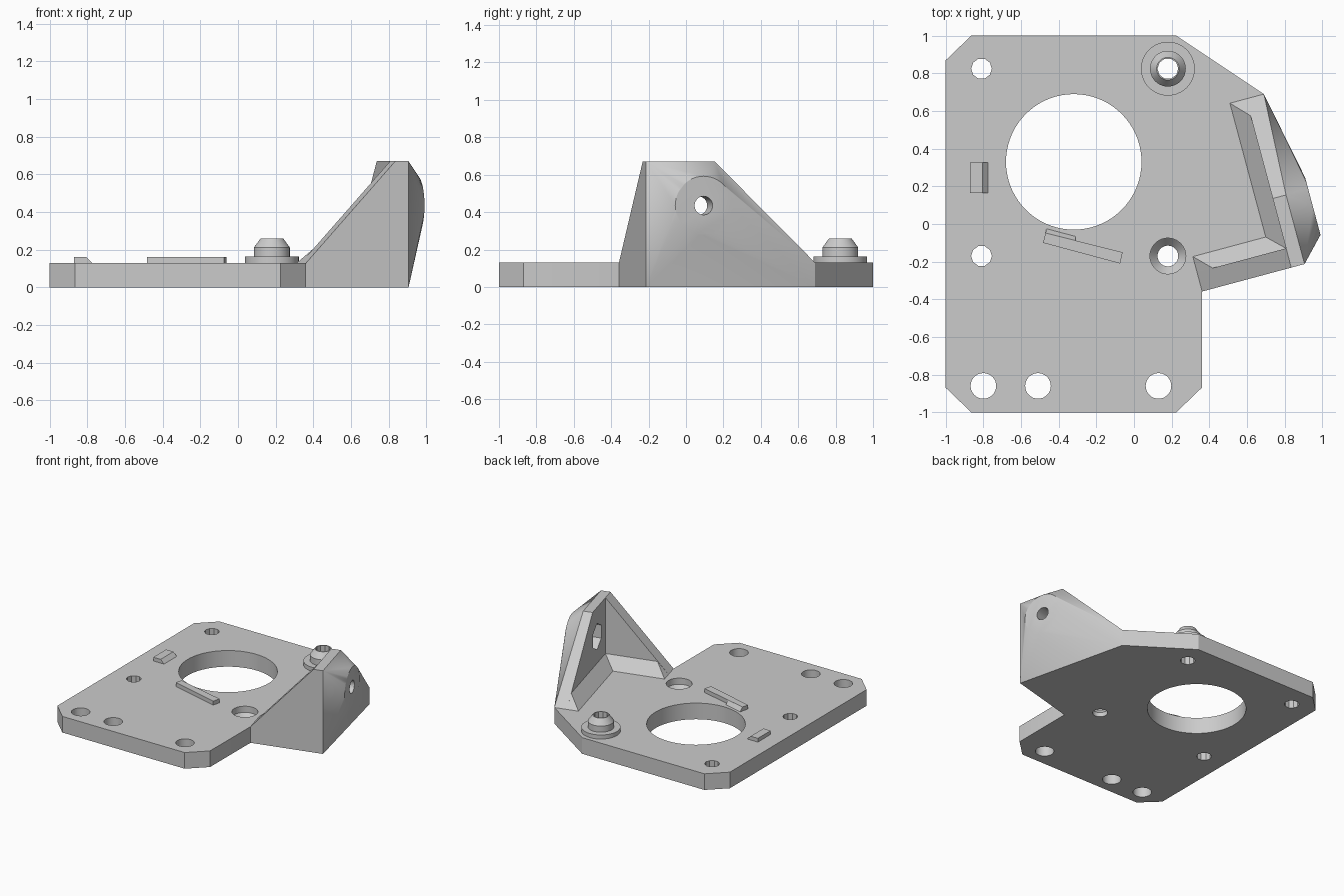
import bpy, bmesh
from math import cos, sin, pi, radians
from mathutils import Matrix, Vector

cube = bpy.data.objects.get("Cube")
if cube:
    bpy.data.objects.remove(cube, do_unlink=True)

grey = bpy.data.materials.new("plain grey")
grey.use_nodes = True
GREY = (0.6, 0.6, 0.6, 1)
grey.diffuse_color = GREY
grey.node_tree.nodes["Principled BSDF"].inputs["Base Color"].default_value = GREY

T = 0.13                                   # plate thickness
TURN = Matrix.Rotation(radians(15), 3, "Z")  # bracket is turned on the plate


def finish(name, bm):
    bmesh.ops.recalc_face_normals(bm, faces=bm.faces)
    mesh = bpy.data.meshes.new(name)
    bm.to_mesh(mesh)
    bm.free()
    mesh.materials.append(grey)
    obj = bpy.data.objects.new(name, mesh)
    bpy.context.collection.objects.link(obj)
    return obj


def prism(name, outline, z0, z1):
    bm = bmesh.new()
    face = bm.faces.new([bm.verts.new((x, y, z0)) for x, y in outline])
    out = bmesh.ops.extrude_face_region(bm, geom=[face])["geom"]
    bmesh.ops.translate(bm, vec=(0, 0, z1 - z0),
                        verts=[v for v in out if isinstance(v, bmesh.types.BMVert)])
    return finish(name, bm)


def hull(name, points, turned=True):
    bm = bmesh.new()
    for p in points:
        bm.verts.new(TURN @ Vector(p) if turned else p)
    out = bmesh.ops.convex_hull(bm, input=bm.verts)
    loose = [v for v in out["geom_interior"] if isinstance(v, bmesh.types.BMVert)]
    bmesh.ops.delete(bm, geom=loose, context="VERTS")
    bmesh.ops.dissolve_limit(bm, angle_limit=0.005, verts=bm.verts, edges=bm.edges)
    return finish(name, bm)


def lathe(name, center, profile, sides):
    """Stack of rings (radius, z) with closed ends."""
    bm = bmesh.new()
    rings = []
    for r, z in profile:
        rings.append([bm.verts.new((center[0] + r * cos(2 * pi * i / sides),
                                    center[1] + r * sin(2 * pi * i / sides), z))
                      for i in range(sides)])
    for a, b in zip(rings, rings[1:]):
        for i in range(sides):
            j = (i + 1) % sides
            bm.faces.new((a[i], a[j], b[j], b[i]))
    bm.faces.new(rings[0])
    bm.faces.new(rings[-1])
    return finish(name, bm)


def disc(u, r, sides):
    """Ring of points facing along the bracket's outward axis."""
    return [(u, -0.155 + r * sin(2 * pi * i / sides), 0.435 + r * cos(2 * pi * i / sides))
            for i in range(sides)]


def cut(obj, *cutters):
    for c in cutters:
        mod = obj.modifiers.new("cut", "BOOLEAN")
        mod.operation = "DIFFERENCE"
        mod.solver = "EXACT"
        mod.object = c
        bpy.context.view_layer.objects.active = obj
        bpy.ops.object.modifier_apply(modifier=mod.name)
        bpy.data.objects.remove(c, do_unlink=True)


def local(u, v):
    return tuple((TURN @ Vector((u, v, 0))).xy)


# Bracket limits in its own turned frame
U0, U1, U2 = 0.257, 0.747, 0.82
V0, V1, V2 = -0.44, -0.334, 0.488
TOP = 0.67

# Base plate
outline = [(-1, -0.87), (-0.865, -1), (0.225, -1), (0.36, -0.87), local(U0, V0),
           local(U0, V1), local(U1, V1), local(U1, V2), (0.69, 0.69),
           (0.225, 1), (-0.865, 1), (-1, 0.87)]
plate = prism("base_plate", outline, 0, T)
through = [(-0.1,), (0.3,)]
holes = [(-0.32, 0.33, 0.36, 72), (-0.81, 0.825, 0.055, 10), (-0.81, -0.17, 0.055, 10),
         (0.18, 0.825, 0.055, 10)]
holes += [(x, -0.86, 0.068, 32) for x in (-0.8, -0.51, 0.13)]
cut(plate, *[lathe("hole_cutter", (x, y), [(r, -0.1), (r, 0.3)], n) for x, y, r, n in holes])
# Stepped recess
cut(plate, lathe("recess_cutter", (0.18, -0.17),
                 [(0.055, -0.1), (0.055, 0.035), (0.095, 0.08), (0.095, 0.3)], 40))

# Raised locating boss
boss = lathe("locating_boss", (0.18, 0.825),
             [(0.143, T), (0.143, 0.163), (0.095, 0.163), (0.095, 0.212), (0.06, 0.26)], 40)
cut(boss, lathe("boss_cutter", (0.18, 0.825), [(0.055, 0), (0.055, 0.4)], 10))

# Bracket front gusset
gusset = hull("bracket_gusset", [(u, v, z) for v in (V0, V1) for u, z in
              ((U0, 0), (U0, T), (U1, TOP), (U1, 0))])

# Bracket mounting wall with blended round pad
side = [(V0, 0), (V0, TOP), (-0.06, TOP), (V2, T), (V2, 0)]
pts = [(U1, v, z) for v, z in side]
pts += [(0.845 if v == V2 else U2, v, z) for v, z in side]
wall = hull("bracket_wall", pts + disc(0.942, 0.157, 48))
cut(wall, hull("bolt_cutter", disc(0.6, 0.05, 24) + disc(1.1, 0.05, 24)),
    hull("nut_cutter", disc(0.6, 0.105, 6) + disc(0.83, 0.105, 6)))

# Sloped ramps at the foot of both bracket walls
R = 0.22
hull("wall_ramp", [(0.658, V1, T), (U1, V1, T), (U1, V1, R),
                   (0.658, V2, T), (U1, V2, T), (U1, 0.395, R)])
hull("gusset_ramp", [(U0, V1, T), (U0, -0.248, T), (0.343, V1, R),
                     (U1, V1, R), (U1, V1, T), (U1, -0.248, T)])

# Small key block with one bevelled side
hull("key_block", [(x, y, z) for y in (0.165, 0.328)
                   for x, z in ((-0.87, T), (-0.87, 0.16), (-0.805, 0.16), (-0.775, T))], False)

# Slanted bar with a short sloped lip
bar = [(-0.483, -0.1), (-0.47, -0.048), (-0.06, -0.15), (-0.074, -0.21)]
prism("slanted_bar", bar, T, 0.162)
hull("bar_lip", [(-0.47, -0.048, T), (-0.47, -0.048, 0.162), (-0.465, -0.025, T),
                 (-0.31, -0.088, T), (-0.31, -0.088, 0.162), (-0.31, -0.066, T)], False)

# Smooth the round parts, keep edges sharp
for obj in bpy.context.scene.objects:
    obj.select_set(obj.type == "MESH")
bpy.context.view_layer.objects.active = plate
bpy.ops.object.shade_smooth_by_angle(angle=radians(30))
